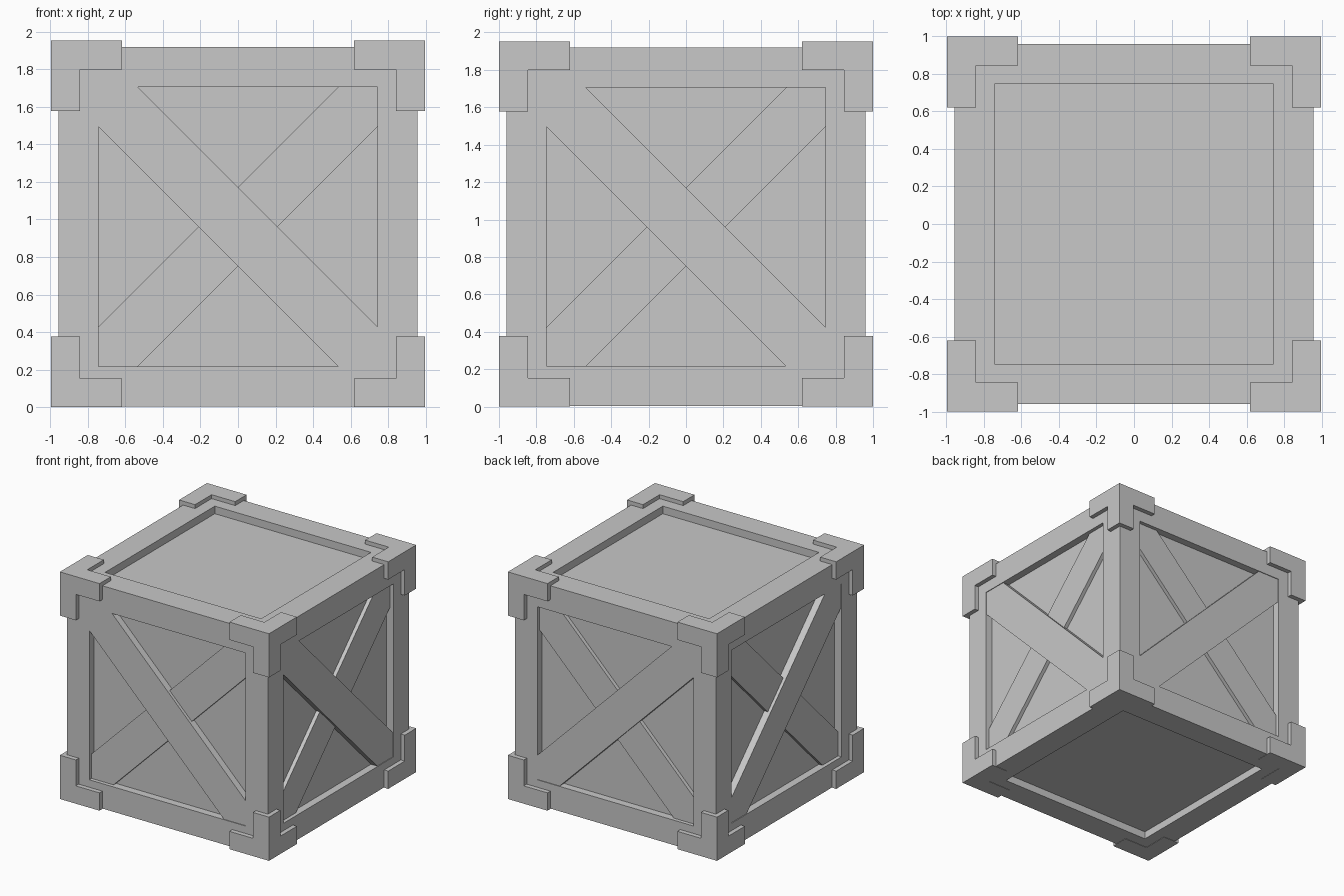
import bpy, bmesh
from mathutils import Vector

cube = bpy.data.objects.get("Cube")
if cube:
    bpy.data.objects.remove(cube, do_unlink=True)

HALF_X, HALF_Y, HEIGHT = 0.957, 0.96, 1.916  # frame size
BORDER, RECESS = 0.214, 0.065                # frame board width, panel depth
MID = HEIGHT / 2 + 0.003

grey = bpy.data.materials.new("crate_grey")
grey.use_nodes = True
colour = (0.58, 0.58, 0.58, 1)
grey.diffuse_color = colour
grey.node_tree.nodes["Principled BSDF"].inputs["Base Color"].default_value = colour


def add_object(name, bm, mirror=(False, False, False)):
    bmesh.ops.recalc_face_normals(bm, faces=bm.faces)
    mesh = bpy.data.meshes.new(name)
    bm.to_mesh(mesh)
    bm.free()
    mesh.materials.append(grey)
    obj = bpy.data.objects.new(name, mesh)
    bpy.context.collection.objects.link(obj)
    if any(mirror):
        mod = obj.modifiers.new("Mirror", "MIRROR")
        mod.use_axis = mirror
        mod.use_mirror_merge = False


# Crate body: a block whose six faces get a flat border and a straight-walled recess
bm = bmesh.new()
bmesh.ops.create_cube(bm, size=2)
for v in bm.verts:
    v.co = (v.co.x * HALF_X, v.co.y * HALF_Y, MID + v.co.z * HEIGHT / 2)
panels = list(bm.faces)
for width in (BORDER, 0.0002):
    bmesh.ops.inset_individual(bm, faces=panels, thickness=width, use_even_offset=True)
for f in panels:
    push = f.normal * -RECESS
    for v in f.verts:
        v.co += push
add_object("crate_body", bm)


# Diagonal planks: a strip clipped by the square opening, mirrored to the far side
def plank(name, axis, flip, front):
    a, w = 0.749, 0.21
    outline = [(-a, a), (w - a, a), (a, w - a), (a, -a), (a - w, -a), (-a, a - w)]
    bm = bmesh.new()
    verts = []
    for u, v in outline:
        co = Vector((0, 0, MID + v))
        co[axis] = front - 0.12
        co[1 - axis] = u * flip
        verts.append(bm.verts.new(co))
    face = bm.faces.new(verts)
    ends = bmesh.ops.extrude_face_region(bm, geom=[face])["geom"]
    shift = Vector((0, 0, 0))
    shift[axis] = 0.12
    bmesh.ops.translate(bm, vec=shift, verts=[g for g in ends if isinstance(g, bmesh.types.BMVert)])
    add_object(name, bm, (axis == 0, axis == 1, False))


for axis, label, half in ((0, "side", HALF_X), (1, "front_back", HALF_Y)):
    plank(label + "_upper_planks", axis, 1, half - 0.006)
    plank(label + "_lower_planks", axis, -1, half - 0.032)


# Corner brackets: one corner cell plus an arm along each axis, as one skin
def brackets(name, z_outer, z_dir):
    xs, ys = (0.995, 0.843, 0.618), (1.0, 0.845, 0.62)
    zs = [z_outer + z_dir * d for d in (0, 0.153, 0.376)]
    cells = {(0, 0, 0), (1, 0, 0), (0, 1, 0), (0, 0, 1)}
    bm = bmesh.new()
    for cell in cells:
        for axis in range(3):
            for side in (0, 1):
                near = list(cell)
                near[axis] += 2 * side - 1
                if tuple(near) in cells:
                    continue
                quad = []
                for p, q in ((0, 0), (1, 0), (1, 1), (0, 1)):
                    i = list(cell)
                    i[axis] += side
                    i[(axis + 1) % 3] += p
                    i[(axis + 2) % 3] += q
                    quad.append(bm.verts.new((xs[i[0]], ys[i[1]], zs[i[2]])))
                bm.faces.new(quad)
    bmesh.ops.remove_doubles(bm, verts=bm.verts, dist=0.0001)
    bmesh.ops.recalc_face_normals(bm, faces=bm.faces)
    bmesh.ops.dissolve_limit(bm, angle_limit=0.01, verts=bm.verts, edges=bm.edges)
    add_object(name, bm, (True, True, False))


brackets("bottom_corner_brackets", 0, 1)
brackets("top_corner_brackets", 1.953, -1)
